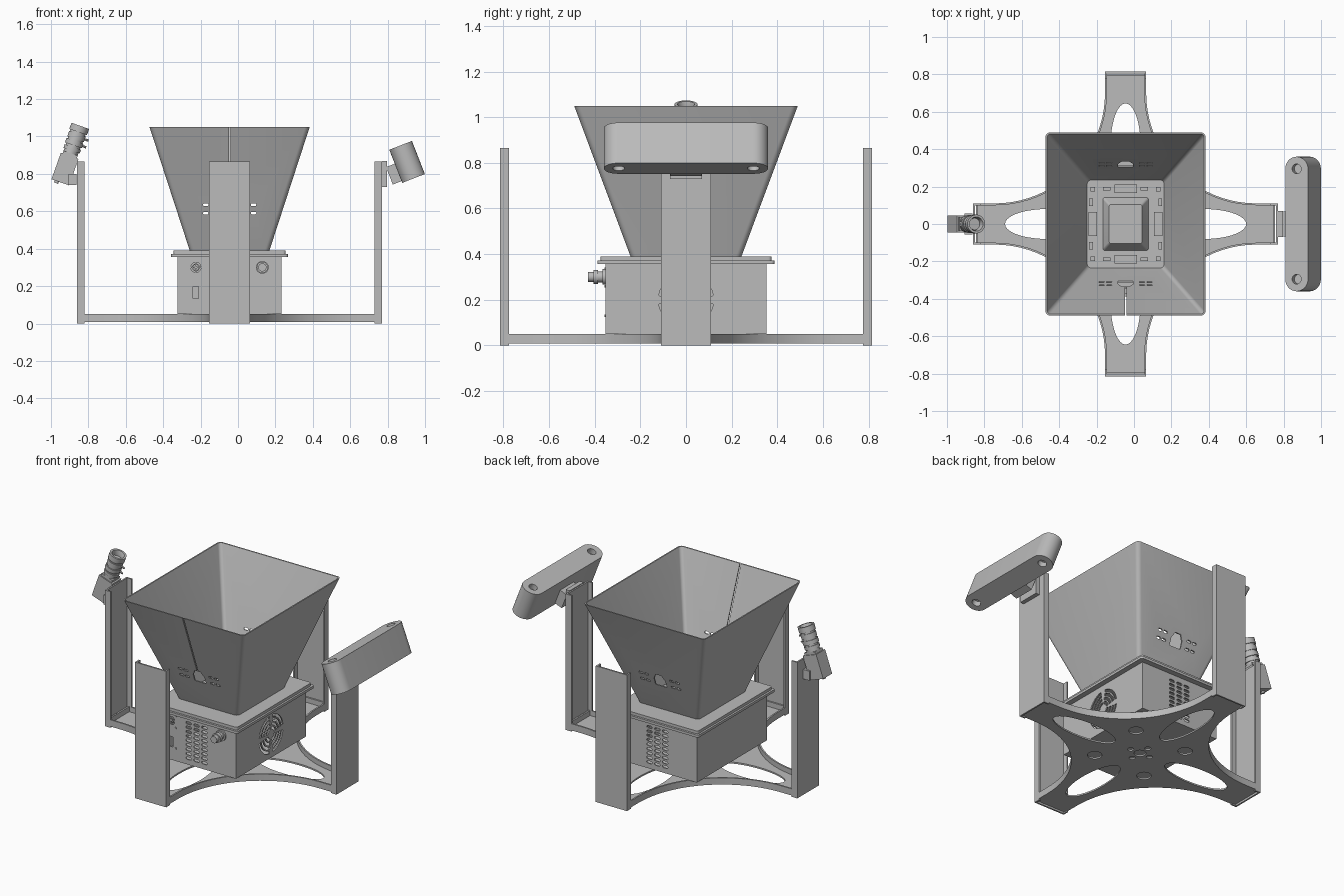
import bpy, bmesh
from math import pi, sin, cos, radians
from mathutils import Matrix, Vector

if "Cube" in bpy.data.objects:
    bpy.data.objects.remove(bpy.data.objects["Cube"], do_unlink=True)

GREY = (0.5, 0.5, 0.5, 1)
grey = bpy.data.materials.new("plain_grey")
grey.use_nodes = True
grey.diffuse_color = GREY
grey.node_tree.nodes["Principled BSDF"].inputs["Base Color"].default_value = GREY

CX = -0.045
CENTRE = Matrix.Translation((CX, 0, 0))
FRONT = Matrix.Rotation(pi / 2, 4, 'X')                   # local z looks to -y
SIDE = Matrix(((0, 0, 1, 0), (1, 0, 0, 0), (0, 1, 0, 0), (0, 0, 0, 1)))  # local z looks to +x
parts = []


# ---- profiles ----
def rect(x, y, hx, hy):
    return [(x - hx, y - hy), (x + hx, y - hy), (x + hx, y + hy), (x - hx, y + hy)]


def arc(x, y, r, a0, a1, n=8):
    return [(x + r * cos(a0 + (a1 - a0) * i / n), y + r * sin(a0 + (a1 - a0) * i / n)) for i in range(n + 1)]


def circle(x, y, r, n=28, ry=None):
    return [(x + r * cos(2 * pi * i / n), y + (ry or r) * sin(2 * pi * i / n)) for i in range(n)]


def pill(x, y, half, r, n=8):
    return arc(x + half, y, r, -pi / 2, pi / 2, n) + arc(x - half, y, r, pi / 2, 3 * pi / 2, n)


def round_rect(hx, hy, r):
    pts = []
    for k, (sx, sy) in enumerate(((1, 1), (-1, 1), (-1, -1), (1, -1))):
        pts += arc(sx * (hx - r), sy * (hy - r), r, k * pi / 2, (k + 1) * pi / 2, 5)
    return pts


def grille(x, y, radii, width):
    """Ring slots, each split by four spokes."""
    return [arc(x, y, r, k * pi / 2 + .15, (k + 1) * pi / 2 - .15)
            + arc(x, y, r + width, (k + 1) * pi / 2 - .15, k * pi / 2 + .15)
            for r in radii for k in range(4)]


# ---- solids ----
def loft(bm, loops, m=Matrix(), caps=True):
    """Join equal loops of (points, z); without caps the last meets the first."""
    rows = [[bm.verts.new(m @ Vector((x, y, z))) for x, y in pts] for pts, z in loops]
    n = len(rows[0])
    pairs = list(zip(rows, rows[1:])) + ([] if caps else [(rows[-1], rows[0])])
    for a, b in pairs:
        for i in range(n):
            bm.faces.new((a[i], a[(i + 1) % n], b[(i + 1) % n], b[i]))
    if caps:
        bm.faces.new(rows[0][::-1])
        bm.faces.new(rows[-1])


def make(name, solids):
    """solids: list of (loops, matrix, caps)"""
    bm = bmesh.new()
    for loops, m, caps in solids:
        loft(bm, loops, m, caps)
    bmesh.ops.recalc_face_normals(bm, faces=bm.faces)
    me = bpy.data.meshes.new(name)
    bm.to_mesh(me)
    bm.free()
    me.materials.append(grey)
    ob = bpy.data.objects.new(name, me)
    bpy.context.collection.objects.link(ob)
    parts.append(ob)
    return ob


def prism(pts, z0, z1, m=CENTRE):
    return ([(pts, z0), (pts, z1)], m, True)


def cut(ob, solids):
    tool = make("cutter", solids)
    tool.hide_render = True
    mod = ob.modifiers.new("cut", 'BOOLEAN')
    mod.operation, mod.solver, mod.object = 'DIFFERENCE', 'EXACT', tool
    bpy.context.view_layer.update()
    ev = ob.evaluated_get(bpy.context.evaluated_depsgraph_get())
    ob.data = bpy.data.meshes.new_from_object(ev)
    ob.modifiers.clear()
    parts.remove(tool)
    bpy.data.objects.remove(tool, do_unlink=True)


def turned(k):
    return CENTRE @ Matrix.Rotation(k * pi / 2, 4, 'Z')


# ---- cross-shaped base tray ----
def cross(inset):
    quarter = [(.8 - inset, .11 - inset)] + arc(.7, .7, .59 + inset, 1.5 * pi, pi, 20) + [(.11 - inset, .8 - inset)]
    return [(Matrix.Rotation(k * pi / 2, 2) @ Vector(p))[:] for k in range(4) for p in quarter]


base = make("base_tray", [prism(cross(0), .008, .05)])
cut(base, [prism(cross(.01), .018, .2)])
holes = [prism(circle(0, 0, .035), -.1, .1)]
for k in range(4):
    holes += [prism(circle(.42, 0, .225, 36, .08), -.1, .1, turned(k)),
              prism(circle(.185, .185, .042), -.1, .1, turned(k)),
              prism(circle(.07, 0, .018, 16), -.1, .1, turned(k))]
cut(base, holes)

# ---- four channel posts ----
half_channel = [(.815, .11), (.775, .11), (.775, .1), (.805, .1)]
channel = half_channel + [(x, -y) for x, y in reversed(half_channel)]
for k, side in enumerate(("left", "back", "right", "front")):
    make(side + "_post", [prism(channel, 0, .865, turned(k))])

# ---- control box with vents, fan grille and ports ----
box = make("control_box", [prism(rect(0, 0, .278, .353), .05, .356)])
cut(box, [prism(rect(0, 0, .27, .345), .058, .348)])
cuts = [prism(pill(x + CX, .09 + .028 * row, .012, .008, 4), -.5, .5, FRONT)
        for x in (-.055, 0, .055) for row in range(9)]
cuts += [prism(p, .2, .3, SIDE) for p in grille(0, .2, (.03, .055, .08, .105), .016)]
cuts += [prism(p, .3, .4, FRONT) for p in grille(-.225, .3, (.008, .02), .007)]
cuts += [prism(rect(-.225, .165, .015, .032), .3, .4, FRONT)]
cut(box, cuts)
make("box_screws", [prism(circle(-.225 + x, z, .006, 10), .35, .358, FRONT)
                    for x in (-.035, .035) for z in (.13, .26, .335)])
make("front_connector", [prism(circle(.13, .3, r, 24), a, b, FRONT)
                         for r, a, b in ((.034, .352, .365), (.024, .365, .385), (.03, .385, .405), (.022, .405, .43))])

# ---- mounting plate with floor fittings ----
make("mounting_plate", [prism(round_rect(.312, .388, .015), .356, .372),
                        prism(round_rect(.3, .375, .015), .372, .39)])
make("pedestal", [([(round_rect(.122, .142, .012), .39), (round_rect(.088, .105, .012), .45)], CENTRE, True),
                  prism(circle(0, 0, .08, 36), .45, .454)])
clips = []
for s in (-1, 1):
    clips += [prism(rect(0, s * .188, .06, .022), .39, .41), prism(rect(s * .175, 0, .022, .065), .39, .41)]
    for t in (-1, 1):
        clips += [prism(rect(s * .1, t * .188, .02, .01), .39, .4), prism(rect(s * .185, t * .115, .01, .02), .39, .4),
                  prism(rect(s * .175, t * .185, .012, .012), .39, .402)]
make("floor_clips", clips)

# ---- open hopper ----
T = .008
hopper = make("hopper", [([(round_rect(.213, .243, .025), .39), (round_rect(.428, .49, .025), 1.05),
                           (round_rect(.428 - T, .49 - T, .02), 1.05),
                           (round_rect(.213 - T, .243 - T, .02), .39)], CENTRE, False)])
window = [(.04, .575), (.04, .62), (.02, .655), (-.02, .655), (-.04, .62), (-.04, .575)]
cuts = [prism(window, -.6, .6, CENTRE @ FRONT), prism(rect(0, .9, .004, .24), .3, .6, CENTRE @ FRONT)]
cuts += [prism(pill(s * x, z, .008, .007, 5), -.6, .6, CENTRE @ FRONT)
         for s in (-1, 1) for x in (.088, .128) for z in (.59, .635)]
cut(hopper, cuts)

# ---- tilted camera on the right post ----
CAM = Matrix.Translation((-.95, 0, .755)) @ Matrix.Rotation(radians(19.5), 4, 'Y')
make("camera_body", [prism(rect(0, 0, .05, .045), 0, .15, CAM), prism(rect(0, 0, .04, .038), .15, .165, CAM),
                     prism(circle(-.02, 0, .012, 12), -.012, 0, CAM)])
rings = ((.04, .165, .18), (.046, .18, .2), (.04, .2, .21), (.048, .21, .235),
         (.042, .235, .245), (.047, .245, .275), (.042, .275, .285))
lens = make("camera_lens", [prism(circle(0, 0, r, 32), a, b, CAM) for r, a, b in rings]
            + [([(circle(0, 0, r, 32), z) for r, z in ((.05, .285), (.05, .32), (.038, .32), (.032, .3), (.032, .285))],
                CAM, False)])
make("lens_screws", [prism(circle(-z, 0, .006, 10), .03, .068, CAM @ SIDE @ Matrix.Rotation(pi / 2, 4, 'Z'))
                     for z in (-.222, -.26)])
make("camera_bracket", [prism(rect(-.885, 0, .022, .055), .74, .8, Matrix())])

# ---- tilted wide sensor on the left post ----
SEN = Matrix.Translation((.904, 0, .864)) @ Matrix.Rotation(radians(-21.3), 4, 'Y')
sensor = make("wide_sensor", [prism([(-y, x) for x, y in pill(0, 0, .295, .065, 16)], -.095, .095, SEN)])
cut(sensor, [prism(circle(0, s * .295, .026), a, b, SEN) for s in (-1, 1) for a, b in ((-.2, -.06), (.06, .2))])
make("sensor_bracket", [prism(rect(.783, 0, .014, .07), .73, .87, Matrix()),
                        prism(rect(-.08, 0, .035, .068), -.085, .015, SEN)])

# ---- smooth the round parts, keep edges sharp ----
bpy.ops.object.select_all(action='DESELECT')
for ob in parts:
    ob.select_set(True)
bpy.context.view_layer.objects.active = parts[0]
bpy.ops.object.shade_smooth_by_angle(angle=radians(32))
